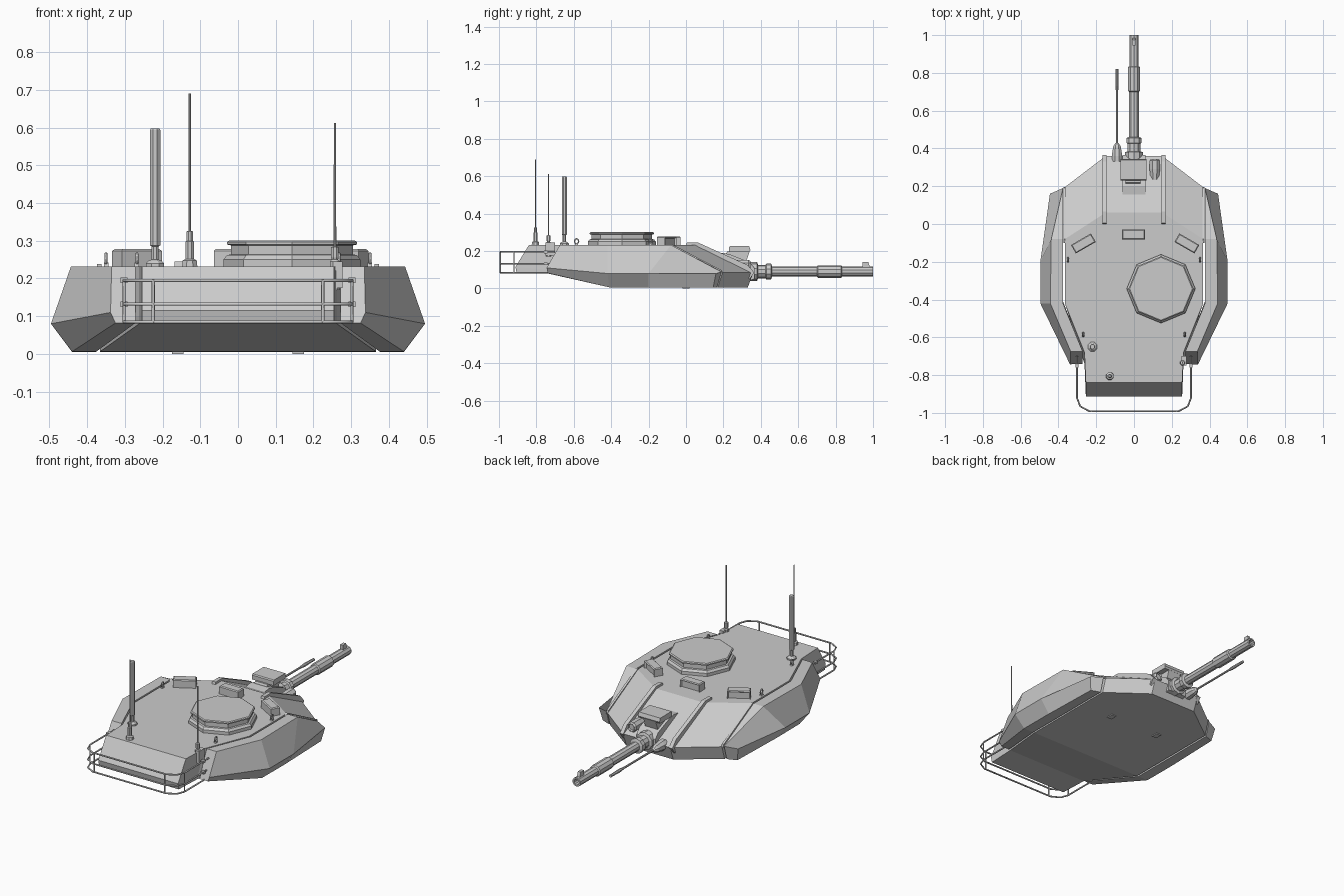
import bpy, bmesh, math
from mathutils import Vector, Matrix

if "Cube" in bpy.data.objects:
    bpy.data.objects.remove(bpy.data.objects["Cube"])


def mesh(name, verts, faces):
    me = bpy.data.meshes.new(name)
    me.from_pydata([Vector(v) for v in verts], [], faces)
    bm = bmesh.new()
    bm.from_mesh(me)
    bmesh.ops.recalc_face_normals(bm, faces=bm.faces)
    bm.to_mesh(me)
    bm.free()
    ob = bpy.data.objects.new(name, me)
    bpy.context.collection.objects.link(ob)
    return ob


def mirror(ob):
    ob.modifiers.new("mirror", 'MIRROR')
    return ob


def lathe(name, origin, axis, prof, n=8, turn=0.5):
    """Stepped turned part: prof is (radius, distance along axis)."""
    verts, faces = [], []
    for r, h in prof:
        for i in range(n):
            a = 2 * math.pi * (i + turn) / n
            p = (r * math.cos(a), r * math.sin(a), h) if axis == 'z' else (r * math.cos(a), h, r * math.sin(a))
            verts.append(Vector(origin) + Vector(p))
    for k in range(len(prof) - 1):
        for i in range(n):
            j = (i + 1) % n
            faces.append((k*n + i, k*n + j, k*n + n + j, k*n + n + i))
    m = len(verts)
    faces += [tuple(range(n)), tuple(range(m - n, m))]
    return mesh(name, verts, faces)


def prism(name, prof, x0, x1):
    """Side profile (y, z) extruded across x."""
    n = len(prof)
    verts = [(x, y, z) for x in (x0, x1) for y, z in prof]
    faces = [(i, (i+1) % n, n + (i+1) % n, n + i) for i in range(n)]
    return mesh(name, verts, faces + [tuple(range(n)), tuple(range(n, 2*n))])


def tube(name, pts, r, cyclic=False):
    cu = bpy.data.curves.new(name, 'CURVE')
    cu.dimensions = '3D'
    cu.bevel_depth = r
    cu.bevel_resolution = 1
    cu.use_fill_caps = True
    s = cu.splines.new('POLY')
    s.points.add(len(pts) - 1)
    for p, q in zip(s.points, pts):
        p.co = (*q, 1)
    s.use_cyclic_u = cyclic
    ob = bpy.data.objects.new(name, cu)
    bpy.context.collection.objects.link(ob)
    return ob


# turret core: top, knuckle and bottom outlines (right half), mirrored by hand
top = [(.15, .06, .232), (.366, -.08, .232), (.366, -.42, .232), (.262, -.68, .232), (.255, -.84, .232)]
mid = [(.15, .36, .085), (.366, .195, .085), (.366, -.42, .09), (.262, -.74, .10), (.255, -.912, .115)]
bot = [(.15, .33, .005), (.366, .17, .005), (.366, -.41, .006), (.262, -.74, .08), (.255, -.905, .08)]
half = top + mid + bot
verts = half + [(-x, y, z) for x, y, z in half]
faces = []
for i in range(4):
    for a in (0, 5):
        q = (a+i, a+i+1, a+i+6, a+i+5)
        faces += [q, tuple(v + 15 for v in q)]
    for a in (0, 10):
        faces.append((a+i, a+i+1, a+i+16, a+i+15))
for a in (0, 5, 4, 9):
    faces.append((a, a+15, a+20, a+5))
mesh("turret_core", verts, faces)

# side armour: stations of inner top, outer top, knuckle, outer bottom, inner bottom
stations = [
    [(.376, .19, .09), (.376, .19, .088), (.445, .16, .08), (.43, .145, .005), (.376, .165, .005)],
    [(.376, -.08, .232), (.438, -.08, .232), (.496, -.20, .08), (.44, -.20, .005), (.376, -.20, .005)],
    [(.376, -.42, .232), (.443, -.42, .232), (.496, -.42, .08), (.44, -.41, .006), (.376, -.41, .006)],
    [(.272, -.675, .232), (.335, -.675, .232), (.338, -.745, .11), (.325, -.74, .082), (.272, -.74, .082)]]
faces = [tuple(range(5)), tuple(range(15, 20))]
for k in range(3):
    for i in range(5):
        j = (i + 1) % 5
        faces.append((k*5+i, k*5+j, k*5+5+j, k*5+5+i))
mirror(mesh("side_armour", sum(stations, []), faces))

# ridges beside the gun and thin edge strips on the front slope
mirror(prism("gun_ridge", [(0, .23), (.005, .245), (.065, .245), (.33, .125), (.365, .085), (.34, .05)], .146, .168))
mirror(prism("slope_strip", [(-.1, .225), (-.08, .238), (.19, .098), (.195, .08)], .362, .374))
# underside pads
mirror(prism("bottom_pad", [(-.02, 0), (.02, 0), (.02, .01), (-.02, .01)], .145, .175))

# mantlet and sight box on it
prism("mantlet", [(.12, .18), (.20, .19), (.24, .18), (.34, .14), (.365, .11), (.365, .05), (.3, .03)], -.06, .06)
prism("sight_support", [(.20, .16), (.22, .197), (.34, .197), (.32, .14)], -.045, .035)
prism("sight_box", [(.23, .195), (.34, .195), (.345, .205), (.338, .226), (.235, .226), (.23, .22)], -.072, .066)
lathe("sight_lens", (.11, 0, .125), 'y', [(.022, .22), (.03, .29), (.03, .335), (.022, .345), (.018, .335)], 8)

# main gun
lathe("gun_barrel", (0, 0, .09), 'y', [
    (.05, .34), (.05, .38), (.036, .385), (.036, .425), (.043, .43), (.043, .455), (.027, .46), (.027, .70),
    (.033, .705), (.033, .83), (.026, .835), (.026, 1.0), (.017, 1.0), (.017, .94)], 10)
prism("muzzle_sight", [(.945, .11), (.945, .14), (.975, .14), (.985, .11)], -.009, .009)

# coaxial machine gun
lathe("coaxial_gun", (-.09, 0, .08), 'y', [
    (.03, .33), (.03, .36), (.022, .41), (.012, .425), (.006, .43), (.006, .70), (.010, .73), (.008, .82)], 8)

# octagonal hatch
lathe("hatch", (.143, -.343, 0), 'z', [
    (.182, .228), (.182, .25), (.172, .262), (.162, .264), (.162, .288), (.172, .29), (.172, .297), (.166, .301)], 8, 0)

# periscopes with a recessed window facing forward
for name, x, y, ang in (("centre", -.003, -.055, 0), ("right", .28, -.103, -30), ("left", -.268, -.103, 30)):
    me = bpy.data.meshes.new("periscope")
    bm = bmesh.new()
    bmesh.ops.create_cube(bm, size=1, matrix=Matrix.Diagonal((.122, .052, .052, 1)))
    bmesh.ops.bevel(bm, geom=[e for e in bm.edges if all(v.co.z > 0 for v in e.verts)],
                    offset=.005, segments=1, affect='EDGES')
    bm.normal_update()
    front = [f for f in bm.faces if f.normal.y > .9]
    bmesh.ops.inset_region(bm, faces=front, thickness=.008, depth=-.01)
    bm.to_mesh(me)
    bm.free()
    ob = bpy.data.objects.new("periscope_" + name, me)
    ob.location = (x, y, .252)
    ob.rotation_euler.z = math.radians(ang)
    bpy.context.collection.objects.link(ob)

# antennas
lathe("sensor_mast", (-.22, -.65, 0), 'z', [
    (.026, .23), (.026, .24), (.018, .248), (.010, .25), (.010, .285), (.015, .288), (.015, .594), (.012, .598)])
lathe("rear_antenna", (-.128, -.805, 0), 'z', [
    (.022, .23), (.02, .248), (.012, .252), (.012, .298), (.009, .30), (.009, .325), (.003, .327), (.003, .69)])
lathe("side_antenna", (.257, -.735, 0), 'z', [
    (.014, .17), (.014, .245), (.009, .25), (.011, .255), (.011, .283), (.004, .285), (.003, .612)])
prism("side_antenna_bracket", [(-.75, .175), (-.75, .245), (-.70, .245), (-.70, .175)], .252, .277)

# lifting eyes
for x, y in ((.35, -.19), (.268, -.585)):
    ring = [(x, y + .011 * math.cos(a), .252 + .014 * math.sin(a)) for a in [i * math.pi / 4 for i in range(8)]]
    mirror(tube("lifting_eye", ring, .004, True))
    mirror(prism("lifting_eye_foot", [(y-.01, .23), (y+.01, .23), (y+.006, .242), (y-.006, .242)], x-.006, x+.006))

# rear stowage basket: rails, uprights and clamps
path = [(.302, -.70), (.302, -.92), (.285, -.965), (.235, -.992)]
for z in (.195, .132, .085):
    side = [(x, y, z) for x, y in path]
    tube("basket_rail", side + [(-x, y, z) for x, y, z in reversed(side)], .0045)
mirror(tube("basket_upright", [(.225, -.992, .083), (.225, -.992, .197)], .0045))
mirror(tube("basket_side_upright", [(.302, -.92, .083), (.302, -.92, .197)], .004))
for z in (.195, .132):
    mirror(prism("basket_clamp", [(-.76, z-.007), (-.74, z-.007), (-.74, z+.007), (-.76, z+.007)], .293, .311))
